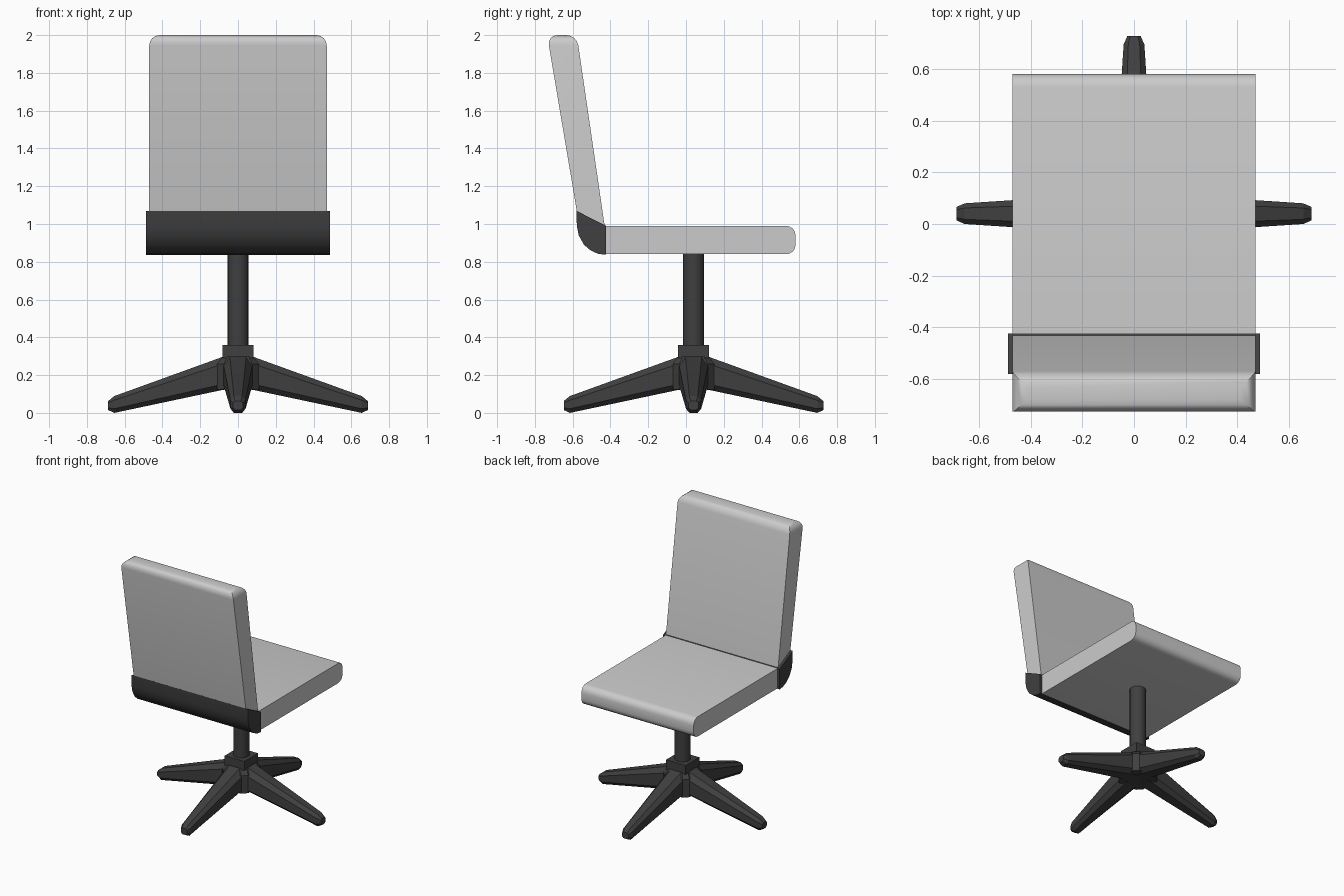
import bpy, bmesh, math
from mathutils import Matrix, Vector

if "Cube" in bpy.data.objects:
    bpy.data.objects.remove(bpy.data.objects["Cube"])

CY = 0.04  # pedestal axis in y
dark = bpy.data.materials.new("dark_frame")
dark.diffuse_color = (0.05, 0.05, 0.05, 1)
dark.use_nodes = True
dark.node_tree.nodes["Principled BSDF"].inputs["Base Color"].default_value = dark.diffuse_color


def finish(name, bm, mat=None, angle=None):
    bmesh.ops.recalc_face_normals(bm, faces=bm.faces)
    me = bpy.data.meshes.new(name)
    bm.to_mesh(me)
    bm.free()
    ob = bpy.data.objects.new(name, me)
    bpy.context.collection.objects.link(ob)
    if mat:
        me.materials.append(mat)
    if angle:
        bpy.ops.object.select_all(action='DESELECT')
        ob.select_set(True)
        bpy.context.view_layer.objects.active = ob
        bpy.ops.object.shade_smooth_by_angle(angle=math.radians(angle))
    return ob


def loft(bm, rings):
    """Skin a list of equal-length rings and cap both ends."""
    vs = [[bm.verts.new(p) for p in ring] for ring in rings]
    n = len(vs[0])
    for a, b in zip(vs, vs[1:]):
        for i in range(n):
            j = (i + 1) % n
            bm.faces.new((a[i], a[j], b[j], b[i]))
    bm.faces.new(vs[0])
    bm.faces.new(vs[-1])


def extrude_x(profile, half):
    bm = bmesh.new()
    loft(bm, [[(x, y, z) for y, z in profile] for x in (-half, half)])
    return bm


def bevel(bm, test, width):
    edges = [e for e in bm.edges if test(e)]
    bmesh.ops.bevel(bm, geom=edges, offset=width, segments=4, profile=0.5,
                    affect='EDGES', clamp_overlap=True)


# Seat cushion with rounded leading edges
bm = extrude_x([(-0.43, 0.84), (0.58, 0.84), (0.58, 0.99), (-0.43, 0.99)], 0.47)
bevel(bm, lambda e: all(v.co.y > 0.5 for v in e.verts)
      and abs(e.verts[0].co.x - e.verts[1].co.x) > 0.5, 0.05)
finish("seat", bm, angle=35)

# Reclined backrest with rounded top rim
bm = extrude_x([(-0.57, 1.02), (-0.43, 0.985), (-0.578, 2.0), (-0.735, 2.0)], 0.47)
bevel(bm, lambda e: all(v.co.z > 1.9 for v in e.verts), 0.055)
finish("backrest", bm, angle=35)

# Wrap-around bracket joining seat and backrest
finish("back_bracket", extrude_x(
    [(-0.423, 0.99), (-0.58, 1.07), (-0.578, 0.99), (-0.568, 0.94), (-0.54, 0.89),
     (-0.505, 0.86), (-0.465, 0.842), (-0.423, 0.837)], 0.488), dark, 30)

# Column
bm = bmesh.new()
bmesh.ops.create_cone(bm, cap_ends=True, segments=16, radius1=0.056, radius2=0.056, depth=0.55,
                      matrix=Matrix.Translation((0, CY, 0.575)))
finish("column", bm, dark, 35)

# Square collar under the column
bm = bmesh.new()
bmesh.ops.create_cube(bm, size=1, matrix=Matrix.Translation((0, CY, 0.325))
                      @ Matrix.Diagonal((0.164, 0.164, 0.07, 1)))
finish("collar", bm, dark)

# Chamfered hub where the legs meet
bm = bmesh.new()
a, c = 0.11, 0.075
plan = [(a, -c), (a, c), (c, a), (-c, a), (-a, c), (-a, -c), (-c, -a), (c, -a)]
loft(bm, [[(x * s, CY + y * s, z) for x, y in plan]
          for z, s in ((0.125, 1), (0.26, 1), (0.298, 0.75))])
finish("hub", bm, dark)

# Four tapered legs: radius, half width, top half width, top, shoulder, lower edge, bottom
STATIONS = [(0.0, 0.08, 0.045, 0.30, 0.265, 0.16, 0.13),
            (0.08, 0.078, 0.043, 0.30, 0.262, 0.155, 0.125),
            (0.655, 0.04, 0.022, 0.092, 0.07, 0.025, 0.003),
            (0.687, 0.026, 0.015, 0.066, 0.056, 0.03, 0.018)]
for k, name in enumerate(("right", "rear", "left", "front")):
    bm = bmesh.new()
    loft(bm, [[(r, -t, zt), (r, t, zt), (r, w, zs), (r, w, zl),
               (r, t, zb), (r, -t, zb), (r, -w, zl), (r, -w, zs)]
              for r, w, t, zt, zs, zl, zb in STATIONS])
    bm.transform(Matrix.Translation((0, CY, 0)) @ Matrix.Rotation(k * math.pi / 2, 4, 'Z'))
    bmesh.ops.translate(bm, verts=bm.verts, vec=Vector((0, 0, -0.003)))
    finish(name + "_leg", bm, dark)
